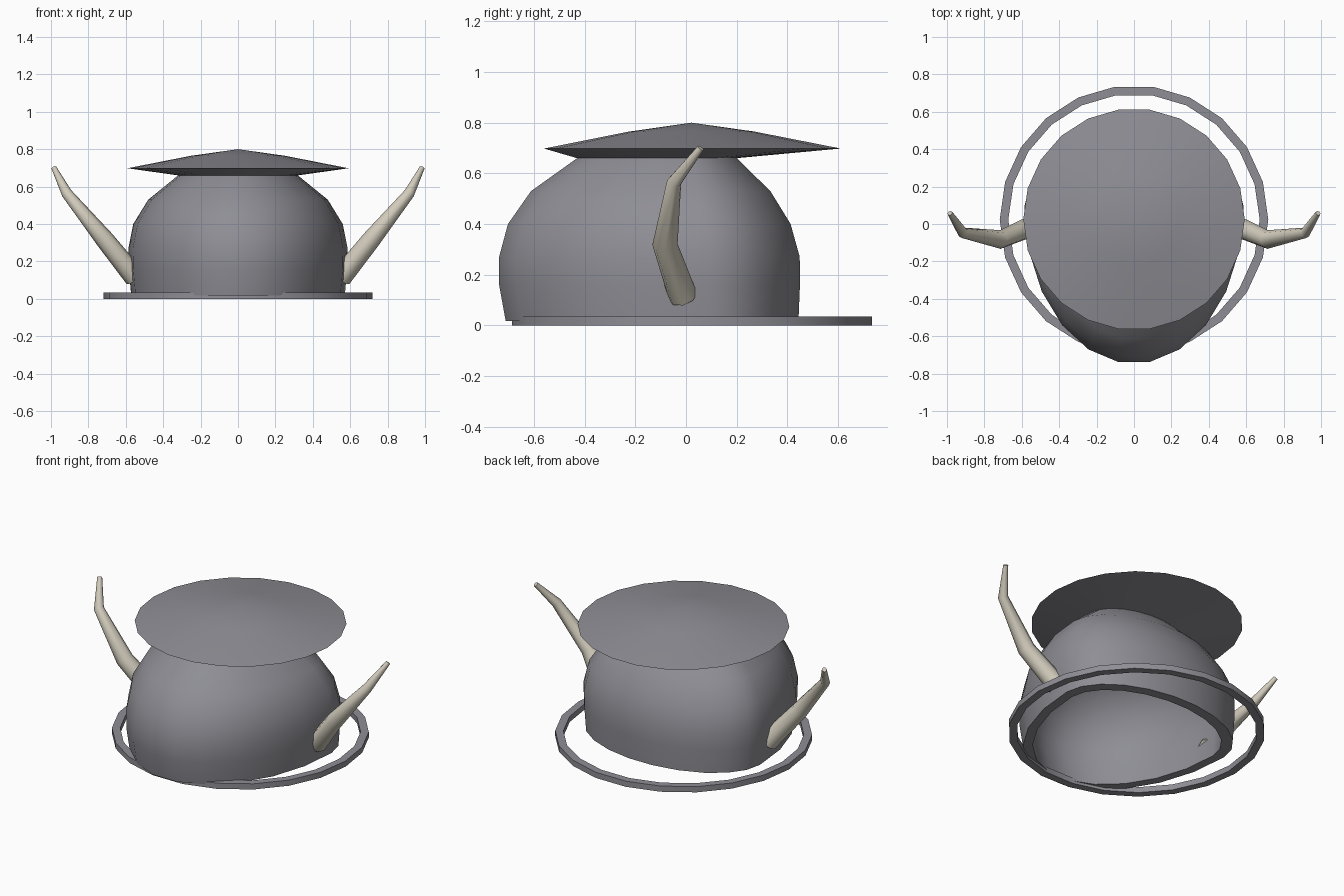
import bpy, bmesh, math
from mathutils import Vector

if "Cube" in bpy.data.objects:
    bpy.data.objects.remove(bpy.data.objects["Cube"])

N = 22  # sides of every round part


def material(name, rgb):
    m = bpy.data.materials.new(name)
    m.diffuse_color = (*rgb, 1)
    m.use_nodes = True
    m.node_tree.nodes["Principled BSDF"].inputs["Base Color"].default_value = m.diffuse_color
    return m


STEEL = material("steel grey", (0.27, 0.27, 0.30))
BONE = material("bone", (0.64, 0.60, 0.50))


def build(name, rings, mat, cap=False, loop=False, angle=40):
    """Skin a list of equally sized point rings; single points become poles."""
    bm = bmesh.new()
    vs = [[bm.verts.new(p) for p in r] for r in rings]
    pairs = list(zip(vs, vs[1:])) + ([(vs[-1], vs[0])] if loop else [])
    for a, b in pairs:
        n = max(len(a), len(b))
        for i in range(n):
            j = (i + 1) % n
            if len(b) == 1:
                bm.faces.new((a[i], a[j], b[0]))
            elif len(a) == 1:
                bm.faces.new((a[0], b[j], b[i]))
            else:
                bm.faces.new((a[i], a[j], b[j], b[i]))
    if cap:
        bm.faces.new(vs[0])
        bm.faces.new(vs[-1])
    bmesh.ops.recalc_face_normals(bm, faces=bm.faces)
    me = bpy.data.meshes.new(name)
    bm.to_mesh(me)
    bm.free()
    me.materials.append(mat)
    ob = bpy.data.objects.new(name, me)
    bpy.context.collection.objects.link(ob)
    bpy.ops.object.select_all(action='DESELECT')
    ob.select_set(True)
    bpy.context.view_layer.objects.active = ob
    bpy.ops.object.shade_smooth_by_angle(angle=math.radians(angle))
    return ob


def oval(a, front, back, z, share=0.5):
    """Ring of half width a; share is the part of its depth ahead of the widest point."""
    c = front + (back - front) * share
    pts = []
    for i in range(N):
        t = i * math.tau / N
        s = math.sin(t)
        depth = (back - c if s > 0 else c - front) / math.cos(math.pi / N)
        pts.append((a * math.cos(t), c + depth * s, z))
    return pts


def ring(r, y, z):
    if r == 0:
        return [(0, y, z)]
    d = r * math.cos(math.pi / N)
    return oval(r, y - d, y + d, z)


# Hollow egg-shaped bowl: half width, front, back, height
EGG = 0.70
outer = [(.571, -.712, .444, .017), (.584, -.738, .450, .16), (.586, -.738, .449, .27),
         (.560, -.703, .413, .40), (.480, -.612, .333, .53), (.320, -.430, .200, .66)]
inner = [(.29, -.39, .16, .61), (.43, -.555, .275, .50), (.508, -.645, .355, .38),
         (.530, -.68, .392, .26), (.528, -.68, .392, .16), (.513, -.652, .384, .017)]
outer_rings = [oval(*p, EGG) for p in outer]
inner_rings = [[(0, -.05, .65)]] + [oval(*p, EGG) for p in inner]
build("bowl_outer", outer_rings, STEEL)

# Overhanging shallow cone lid joined to the neck of the bowl
lid = [(.592, .025, .698), (.25, .023, .765), (0, .022, .80)]
build("lid", outer_rings[-1:] + [ring(*p) for p in lid], STEEL)

# Inner lining faces into the cavity and includes the bottom lip
lining = build("bowl_lining", inner_rings + outer_rings[:1], STEEL)
lining.data.flip_normals()

# Base hoop
hoop = [(.718, .023, 0), (.718, .023, .035), (.672, .023, .035), (.672, .023, 0)]
build("base_hoop", [ring(*p) for p in hoop], STEEL, loop=True)

# Bent tapering horns
path = [(.55, -.012, .115, .058), (.715, -.083, .320, .050),
        (.916, -.047, .565, .029), (.984, .058, .70, .014)]
for side, name in ((1, "right_horn"), (-1, "left_horn")):
    pts = [Vector((side * x, y, z)) for x, y, z, r in path]
    rings = []
    for k, p in enumerate(pts):
        d = (pts[min(k + 1, 3)] - pts[max(k - 1, 0)]).normalized()
        u = d.cross(Vector((0, 1, 0))).normalized()
        v = d.cross(u)
        rings.append([p + path[k][3] * (u * math.cos(a) + v * math.sin(a))
                      for a in (i * math.tau / 8 for i in range(8))])
    build(name, rings, BONE, cap=True, angle=50)
